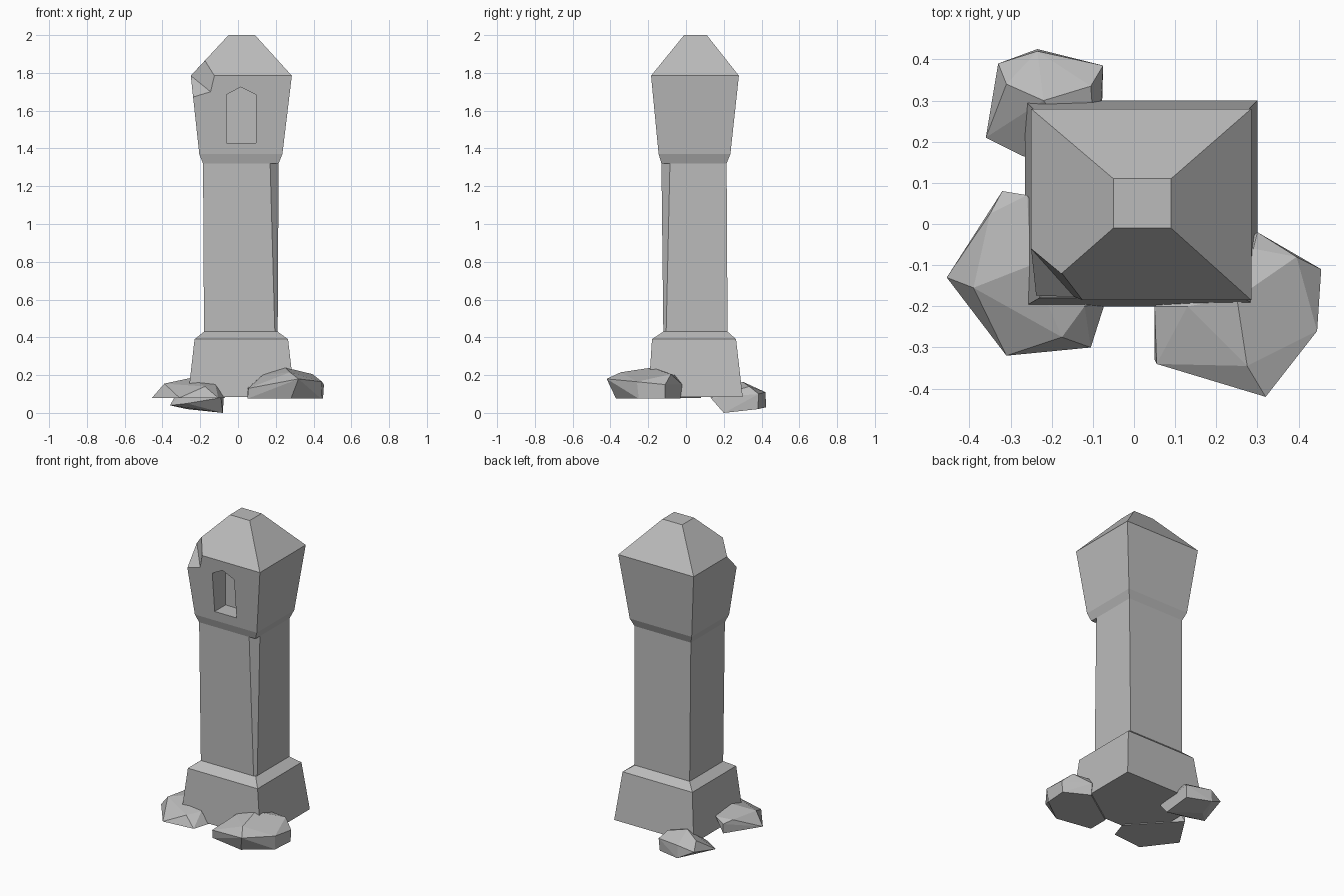
import bpy
import bmesh

default_cube = bpy.data.objects.get("Cube")
if default_cube:
    bpy.data.objects.remove(default_cube, do_unlink=True)

# One stone colour for everything
stone = bpy.data.materials.new("grey stone")
stone.use_nodes = True
STONE_COLOUR = (0.5, 0.5, 0.5, 1.0)
stone.diffuse_color = STONE_COLOUR
stone.node_tree.nodes["Principled BSDF"].inputs["Base Color"].default_value = STONE_COLOUR


def finish(name, bm):
    """Turn a bmesh into a flat shaded stone object."""
    bmesh.ops.recalc_face_normals(bm, faces=bm.faces)
    mesh = bpy.data.meshes.new(name)
    bm.to_mesh(mesh)
    bm.free()
    mesh.materials.append(stone)
    obj = bpy.data.objects.new(name, mesh)
    bpy.context.collection.objects.link(obj)
    return obj


def loft(name, rings):
    """Skin matching rings of points and cap both ends."""
    bm = bmesh.new()
    loops = [[bm.verts.new(point) for point in ring] for ring in rings]
    count = len(loops[0])
    for lower, upper in zip(loops, loops[1:]):
        for i in range(count):
            j = (i + 1) % count
            bm.faces.new((lower[i], lower[j], upper[j], upper[i]))
    bm.faces.new(loops[0])
    bm.faces.new(loops[-1])
    return finish(name, bm)


def rectangle(left, right, front, back, z):
    return [(left, front, z), (right, front, z), (right, back, z), (left, back, z)]


def clipped_rectangle(left, right, front, back, z, clip):
    """Rectangle with the front +x corner cut off."""
    corners = rectangle(left, right, front, back, z)
    return corners[:1] + [(right - clip, front, z), (right, front + clip, z)] + corners[2:]


def hull(name, points, scale=1.0):
    """Faceted lump wrapped around a few points."""
    bm = bmesh.new()
    for x, y, z in points:
        bm.verts.new((x * scale, y * scale, z * scale))
    result = bmesh.ops.convex_hull(bm, input=bm.verts)
    loose = [v for v in result["geom_interior"] if isinstance(v, bmesh.types.BMVert)]
    bmesh.ops.delete(bm, geom=loose, context="VERTS")
    bmesh.ops.dissolve_limit(bm, angle_limit=0.05, verts=bm.verts, edges=bm.edges)
    return finish(name, bm)


def carve(target, cutter):
    """Subtract the cutter, then discard it."""
    cutter.hide_render = True
    modifier = target.modifiers.new("carve", "BOOLEAN")
    modifier.operation = "DIFFERENCE"
    modifier.solver = "EXACT"
    modifier.object = cutter
    bpy.context.view_layer.objects.active = target
    bpy.ops.object.modifier_apply(modifier=modifier.name)
    bpy.data.objects.remove(cutter, do_unlink=True)


# Sloping base with a bevelled shoulder
loft("base", [
    rectangle(-0.265, 0.3, -0.2, 0.3, 0.085),
    rectangle(-0.23, 0.265, -0.18, 0.265, 0.39),
    rectangle(-0.18, 0.21, -0.12, 0.22, 0.43),
])

# Shaft with one worn edge that widens upward
loft("shaft", [
    clipped_rectangle(-0.18, 0.21, -0.12, 0.22, 0.43, 0.015),
    clipped_rectangle(-0.185, 0.215, -0.13, 0.215, 1.32, 0.045),
])

# Flared head and truncated pyramid roof
head = loft("head", [
    rectangle(-0.185, 0.215, -0.13, 0.215, 1.32),
    rectangle(-0.205, 0.235, -0.145, 0.235, 1.37),
    rectangle(-0.25, 0.285, -0.185, 0.28, 1.785),
    rectangle(-0.05, 0.09, -0.01, 0.11, 2.0),
])

# Pointed niche in the front of the head
niche_outline = [(-0.06, 1.43), (0.095, 1.43), (0.095, 1.685), (0.015, 1.725), (-0.06, 1.685)]
niche_cutter = loft("niche_cutter", [[(x, y, z) for x, z in niche_outline] for y in (-0.3, -0.04)])
carve(head, niche_cutter)

# Chipped eave corner
chip_cutter = hull("chip_cutter", [
    (-0.25, -0.06, 1.785), (-0.175, -0.12, 1.865), (-0.125, -0.185, 1.785),
    (-0.145, -0.177, 1.7), (-0.238, -0.176, 1.67), (-0.32, -0.26, 1.78),
])
carve(head, chip_cutter)

# Fallen rocks around the base, in hundredths
hull("front_left_rock", [
    (5, -20, 13), (5.5, -34, 13), (32, -42, 18), (27.5, -34.5, 21.5), (44.5, -26, 16.5),
    (45.5, -11, 15), (39.5, -8, 20.5), (25, -18, 24), (30, -2, 15), (29, -6, 20),
    (13, -20, 20), (5, -33, 7.5), (5, -20, 7.5), (28, -37, 7.5), (44, -25, 7.5),
    (45, -11, 7.5), (30, -3, 7.5),
], 0.01)
hull("front_right_rock", [
    (-45.5, -13, 8), (-31, -32, 8), (-10.5, -30, 8), (-7, -19, 8), (-32, 8, 8),
    (-39, -15.5, 15.5), (-17.5, -27.5, 14), (-35, 2.5, 15.5), (-25, -10, 18.5),
    (-12, -20, 15), (-32, 8, 14), (-26, 7, 17),
], 0.01)
hull("back_rock", [
    (-36, 21, 4), (-33, 39, 8), (-23.5, 42.5, 3), (-23.5, 42, 11), (-7.5, 38.5, 10),
    (-31, 34, 13), (-10.5, 33.5, 14), (-22, 30, 16.5), (-27, 16.5, 5), (-9, 13, 8),
    (-8, 20, 0), (-8, 38, 2), (-27, 30, 2),
], 0.01)
